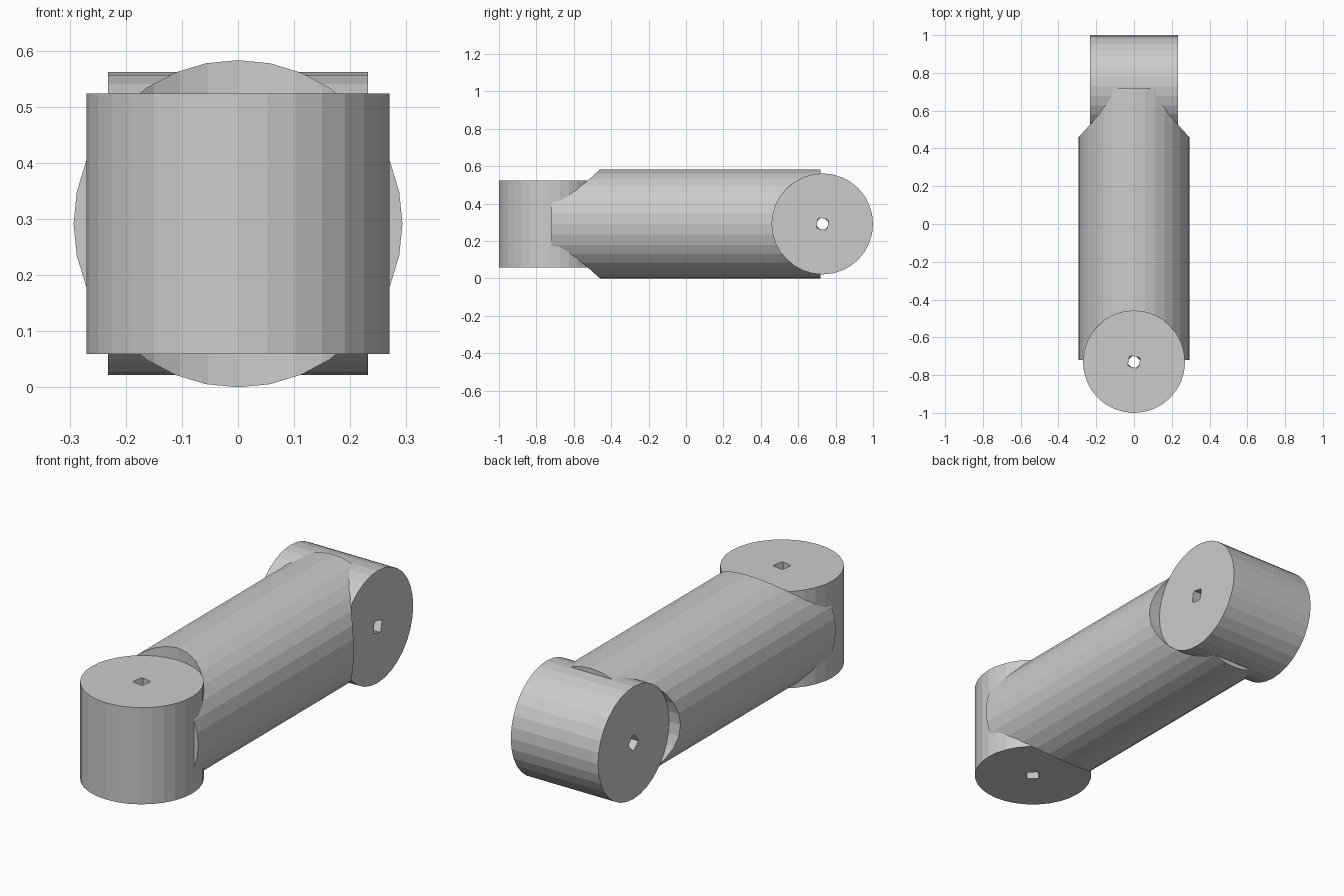
import bpy
from math import pi, radians
from mathutils import Matrix

cube = bpy.data.objects.get("Cube")
if cube:
    bpy.data.objects.remove(cube, do_unlink=True)

MID_Z = 0.2915
JOINT_Y = 0.73
BARREL_R = 0.27
TUBE_R = 0.293
SIDES = 32
UPRIGHT = (0, 0, 0)
ALONG_X = (0, pi / 2, 0)
ALONG_Y = (pi / 2, 0, 0)


def cylinder(name, radius, length, y, rotation, sides=SIDES):
    bpy.ops.mesh.primitive_cylinder_add(
        vertices=sides, radius=radius, depth=length,
        location=(0, y, MID_Z), rotation=rotation)
    obj = bpy.context.object
    obj.name = name
    return obj


def subtract(target, cutter):
    cutter.hide_render = True
    mod = target.modifiers.new("cut", 'BOOLEAN')
    mod.operation = 'DIFFERENCE'
    mod.solver = 'EXACT'
    mod.object = cutter
    bpy.context.view_layer.objects.active = target
    bpy.ops.object.modifier_apply(modifier=mod.name)
    bpy.data.objects.remove(cutter, do_unlink=True)


def pin_cutter(y, rotation):
    # Square pin hole with a slight twist along its length
    pin = cylinder("pin_cutter", 0.038, 0.8, y, rotation, sides=4)
    twist = Matrix.Rotation(radians(35), 3, 'Z')
    for v in pin.data.vertices:
        if v.co.z > 0:
            v.co = twist @ v.co
    return pin


# Connecting tube, saddle-cut at each end to seat against the barrels
tube = cylinder("connecting_tube", TUBE_R, 2 * JOINT_Y - 0.02, 0, ALONG_Y)
tube.scale.y = MID_Z / TUBE_R

# Crossed joint barrels: upright at the front, sideways at the rear
joints = [
    ("front_barrel", -JOINT_Y, UPRIGHT, 0.465),
    ("rear_barrel", JOINT_Y, ALONG_X, 0.464),
]
for name, y, rotation, length in joints:
    subtract(tube, cylinder("saddle_cutter", BARREL_R, 1.0, y, rotation))
    barrel = cylinder(name, BARREL_R, length, y, rotation)
    subtract(barrel, pin_cutter(y, rotation))
